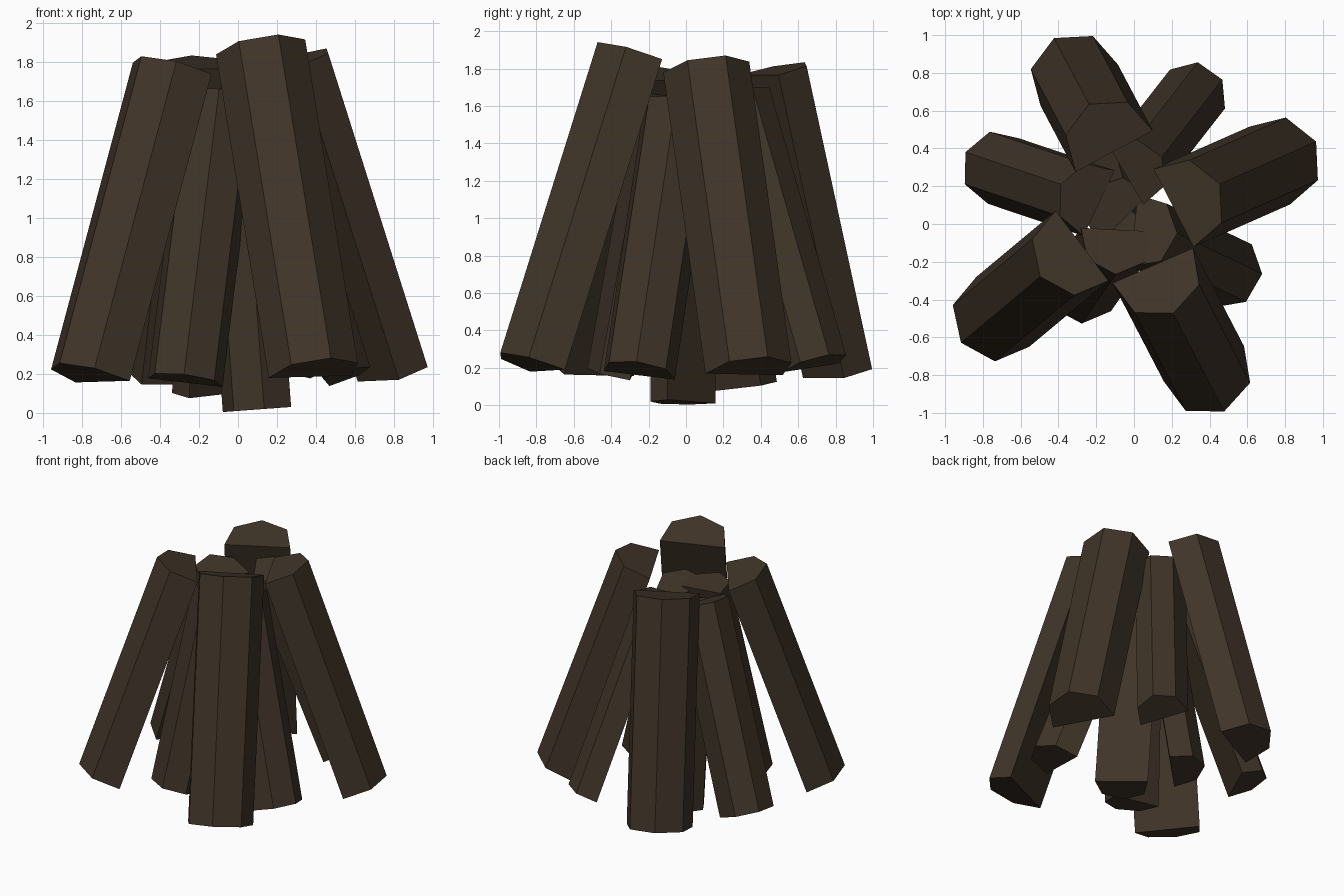
import bpy, bmesh, math
from mathutils import Vector

if "Cube" in bpy.data.objects:
    bpy.data.objects.remove(bpy.data.objects["Cube"])

bark = bpy.data.materials.new("dark_bark")
bark.diffuse_color = (0.05, 0.034, 0.021, 1)
bark.use_nodes = True
bark.node_tree.nodes["Principled BSDF"].inputs["Base Color"].default_value = bark.diffuse_color


def split_log(name, bottom, top, facing, r):
    """Split log: five corners of a heptagon, flat side through bottom/top, bark side along facing."""
    b, t = Vector(bottom), Vector(top)
    axis = (t - b).normalized()
    n = Vector((facing[0], facing[1], 0))
    n = (n - axis * n.dot(axis)).normalized()
    side = axis.cross(n)
    step = 2 * math.pi / 7
    flat = r * math.cos(2 * step)
    bm = bmesh.new()
    rings = []
    for end in (b, t):
        rings.append([bm.verts.new(end + n * (r * math.cos(i * step) - flat)
                                   + side * r * math.sin(i * step))
                      for i in range(-2, 3)])
    lo, hi = rings
    for i in range(5):
        j = (i + 1) % 5
        bm.faces.new((lo[i], lo[j], hi[j], hi[i]))
    bm.faces.new(lo[::-1])
    bm.faces.new(hi)
    bmesh.ops.recalc_face_normals(bm, faces=bm.faces)
    me = bpy.data.meshes.new(name)
    bm.to_mesh(me)
    bm.free()
    me.materials.append(bark)
    bpy.context.collection.objects.link(bpy.data.objects.new(name, me))


# Large outer logs
BIG = 0.238
split_log("outer_log_front_left", (-.695, -.465, .16), (-.275, -.115, 1.735), (-.80, -.60), BIG)
split_log("outer_log_front_right", (.37, -.74, .185), (.10, -.22, 1.845), (.40, -.92), BIG)
split_log("outer_log_right", (.72, .31, .165), (.21, .085, 1.775), (.89, .455), BIG)
split_log("outer_log_back", (-.29, .735, .145), (-.105, .385, 1.765), (-.47, .88), BIG)

# Smaller inner logs
SMALL = 0.197
split_log("inner_log_left", (-.69, .28, .19), (-.185, .11, 1.61), (-.90, .43), SMALL)
split_log("inner_log_back_right", (.28, .665, .20), (-.04, .255, 1.63), (.85, .50), .183)
split_log("inner_log_right", (.45, -.25, .16), (.0, -.035, 1.58), (.99, -.10), SMALL)
split_log("inner_log_front", (-.27, -.29, .155), (-.09, -.03, 1.62), (-.05, -1), SMALL)

# Nearly upright core logs
split_log("core_log_back_left", (-.12, .27, .09), (-.05, .03, 1.57), (-.7, .7), .19)
split_log("core_log_centre", (.14, .03, .02), (.03, .03, 1.5), (-.7, -.72), .19)
